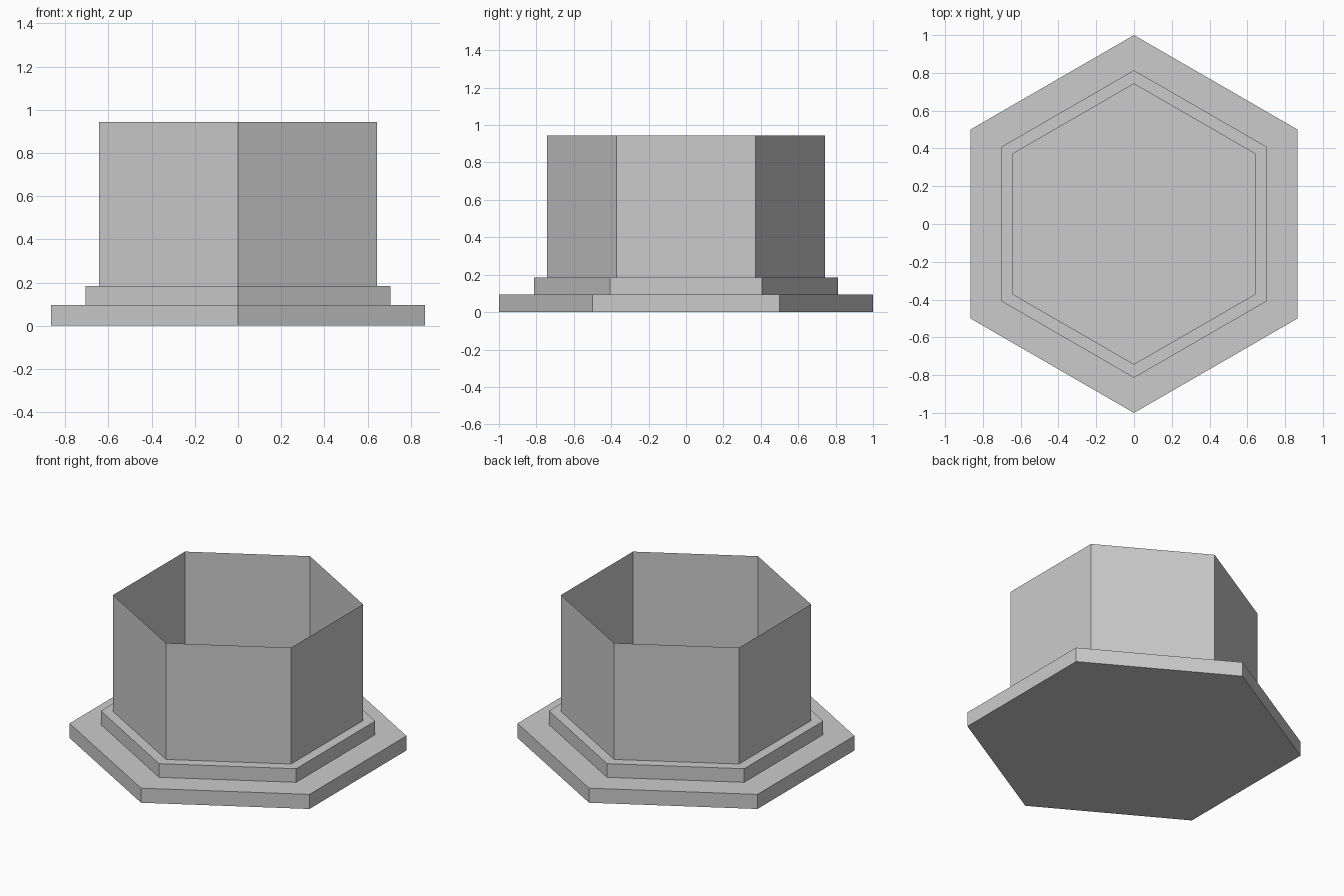
import bpy
import bmesh
from math import cos, sin, pi

if "Cube" in bpy.data.objects:
    bpy.data.objects.remove(bpy.data.objects["Cube"])

SIDES = 6
# Stepped outline: (corner radius, height), from the ground to the open rim
PROFILE = [(1.0, 0.0), (1.0, 0.095), (0.814, 0.095), (0.814, 0.184),
           (0.742, 0.184), (0.742, 0.943)]


def hex_ring(bm, radius, z):
    """Ring of corners with one corner pointing along +y."""
    return [bm.verts.new((radius * cos(pi / 2 + 2 * pi * i / SIDES),
                          radius * sin(pi / 2 + 2 * pi * i / SIDES), z))
            for i in range(SIDES)]


bm = bmesh.new()
rings = [hex_ring(bm, r, z) for r, z in PROFILE]

# Closed underside
bm.faces.new(list(reversed(rings[0])))

# Stepped base and thin upright walls, left open at the top
for low, high in zip(rings, rings[1:]):
    for i in range(SIDES):
        j = (i + 1) % SIDES
        bm.faces.new((low[i], low[j], high[j], high[i]))

mesh = bpy.data.meshes.new("stepped_hexagonal_cup")
bm.to_mesh(mesh)
bm.free()
cup = bpy.data.objects.new("stepped_hexagonal_cup", mesh)
bpy.context.collection.objects.link(cup)
